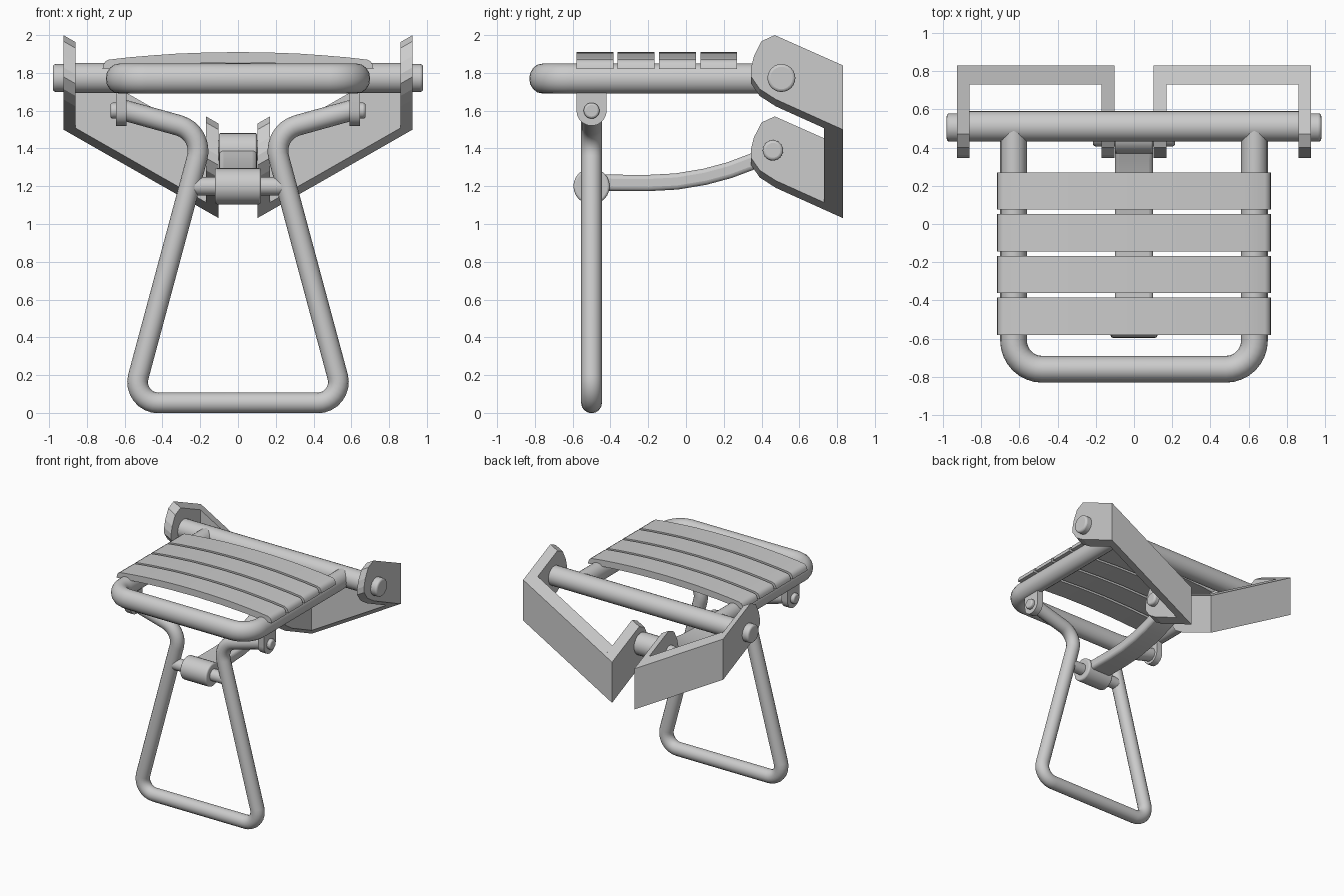
import bpy, bmesh, math
from mathutils import Vector

if "Cube" in bpy.data.objects:
    bpy.data.objects.remove(bpy.data.objects["Cube"])


def finish(ob, mirror=False, bevel=0, smooth=True):
    if mirror:
        ob.modifiers.new("mirror", 'MIRROR')
    if bevel:
        b = ob.modifiers.new("bevel", 'BEVEL')
        b.width, b.segments, b.limit_method = bevel, 3, 'ANGLE'
        b.angle_limit = math.radians(40)
    bpy.ops.object.select_all(action='DESELECT')
    bpy.context.view_layer.objects.active = ob
    ob.select_set(True)
    if smooth:
        bpy.ops.object.shade_smooth_by_angle(angle=math.radians(35))
    return ob


def prism(name, pieces, axis='X', shear=0, x_ref=0, **kw):
    """pieces: (profile, start, end); profile is (y, z) along X or (x, z) along Y."""
    bm = bmesh.new()
    for prof, a, b in pieces:
        rings = []
        for t in (a, b):
            if axis == 'X':
                rings.append([bm.verts.new((t, p, z - shear * (x_ref - t))) for p, z in prof])
            else:
                rings.append([bm.verts.new((p, t, z)) for p, z in prof])
        n = len(prof)
        bm.faces.new(rings[0])
        bm.faces.new(rings[1])
        for i in range(n):
            j = (i + 1) % n
            bm.faces.new((rings[0][i], rings[0][j], rings[1][j], rings[1][i]))
    bmesh.ops.recalc_face_normals(bm, faces=bm.faces)
    me = bpy.data.meshes.new(name)
    bm.to_mesh(me)
    bm.free()
    ob = bpy.data.objects.new(name, me)
    bpy.context.collection.objects.link(ob)
    return finish(ob, **kw)


def rod(name, x0, x1, y, z, r, bevel=0, mirror=False):
    circle = [(y + r * math.cos(i * math.pi / 12), z + r * math.sin(i * math.pi / 12)) for i in range(24)]
    return prism(name, [(circle, x0, x1)], bevel=bevel, mirror=mirror)


def fillet(pts, steps=8):
    """Round each (point, radius) corner with an arc."""
    out = []
    for i, (p, r) in enumerate(pts):
        p = Vector(p)
        if not r:
            out.append(p)
            continue
        u = (Vector(pts[i - 1][0]) - p).normalized()
        v = (Vector(pts[i + 1][0]) - p).normalized()
        half = u.angle(v) / 2
        c = p + (u + v).normalized() * (r / math.sin(half))
        a = (p + u * (r / math.tan(half)) - c).normalized()
        b = (p + v * (r / math.tan(half)) - c).normalized()
        out += [c + a.slerp(b, k / steps) * r for k in range(steps + 1)]
    return out


def tube(name, pts, r, z=0, zscale=1):
    cu = bpy.data.curves.new(name, 'CURVE')
    cu.dimensions = '3D'
    cu.bevel_depth, cu.bevel_resolution, cu.use_fill_caps = r, 6, True
    path = fillet(pts)
    s = cu.splines.new('POLY')
    s.points.add(len(path) - 1)
    for q, p in zip(s.points, path):
        q.co = (*p, 1)
    ob = bpy.data.objects.new(name, cu)
    bpy.context.collection.objects.link(ob)
    ob.location.z, ob.scale.z = z, zscale
    finish(ob, smooth=False)
    bpy.ops.object.convert(target='MESH')
    return finish(bpy.context.object)


# Seat frame: U tube and hinge bar
tube("seat_frame", [((-.63, .5, 0), 0), ((-.63, -.76, 0), .15),
                    ((.63, -.76, 0), .15), ((.63, .5, 0), 0)], .07, 1.77, 1.13)
rod("hinge_bar", -.88, .88, .511, 1.773, .08)
rod("hinge_bar_cap", .86, .98, .505, 1.773, .074, bevel=.015, mirror=True)

# Four arched seat slats
top = [(.713, 1.842), (.703, 1.86), (.685, 1.87), (.58, 1.882), (.45, 1.893), (.32, 1.902),
       (.16, 1.908), (0, 1.91)]
low = [(0, 1.855), (.25, 1.85), (.48, 1.838), (.66, 1.822), (.717, 1.82)]
half = low[1:] + top[:-1]
slat = [low[0]] + half + [top[-1]] + [(-x, z) for x, z in reversed(half)]
for i in range(4):
    y = -.58 + i * .2185
    prism("seat_slat_%d" % (i + 1), [(slat, y, y + .195)], axis='Y')

# Wall brackets: U-shaped in plan, sheared down towards the middle
side = [(.47, 2), (.40, 1.968), (.36, 1.89), (.345, 1.83), (.345, 1.78),
        (.39, 1.715), (.475, 1.66), (.83, 1.5), (.83, 1.84)]
back = [(.73, 1.885), (.73, 1.545), (.83, 1.5), (.83, 1.84)]
prism("wall_bracket", [(side, .86, .925), (back, .17, .86), (side, .103, .17)],
      shear=.57, x_ref=.925, mirror=True, smooth=False)

# Folding leg loop
tube("leg_loop", [((-.63, -.5, 1.61), 0), ((-.18, -.5, 1.485), .14), ((-.565, -.5, .053), .11),
                  ((.565, -.5, .053), .11), ((.18, -.5, 1.485), .14), ((.63, -.5, 1.61), 0)], .055)

# Lugs under the seat frame and their pins
lug = [(-.58, 1.76), (-.58, 1.6)] + [(-.5 - .08 * math.cos(a * math.pi / 10), 1.6 - .08 * math.sin(a * math.pi / 10))
                                     for a in range(1, 10)] + [(-.42, 1.6), (-.42, 1.76)]
prism("leg_lug", [(lug, .59, .645)], mirror=True)
rod("leg_lug_pin", .56, .675, -.5, 1.6, .042, bevel=.012, mirror=True)

# Curved stay arm between leg and brackets
path = [(-.5, 1.222), (-.38, 1.218), (-.2, 1.217), (-.05, 1.225), (.1, 1.25),
        (.23, 1.285), (.35, 1.33), (.46, 1.385)]
upper, lower = [], []
for i, (y, z) in enumerate(path):
    a, b = path[max(i - 1, 0)], path[min(i + 1, len(path) - 1)]
    t = Vector((b[0] - a[0], b[1] - a[1])).normalized() * .043
    upper.append((y - t.y, z + t.x))
    lower.append((y + t.y, z - t.x))
prism("stay_arm", [(upper + lower[::-1], -.1, .1)], bevel=.022)
rod("stay_front_barrel", -.122, .122, -.5, 1.2, .096, bevel=.012)
rod("stay_front_pin", -.25, .25, -.5, 1.2, .048, bevel=.01)
rod("stay_back_barrel", -.1, .1, .46, 1.39, .092, bevel=.01)
rod("stay_back_pin", -.215, .215, .46, 1.39, .054, bevel=.015)
